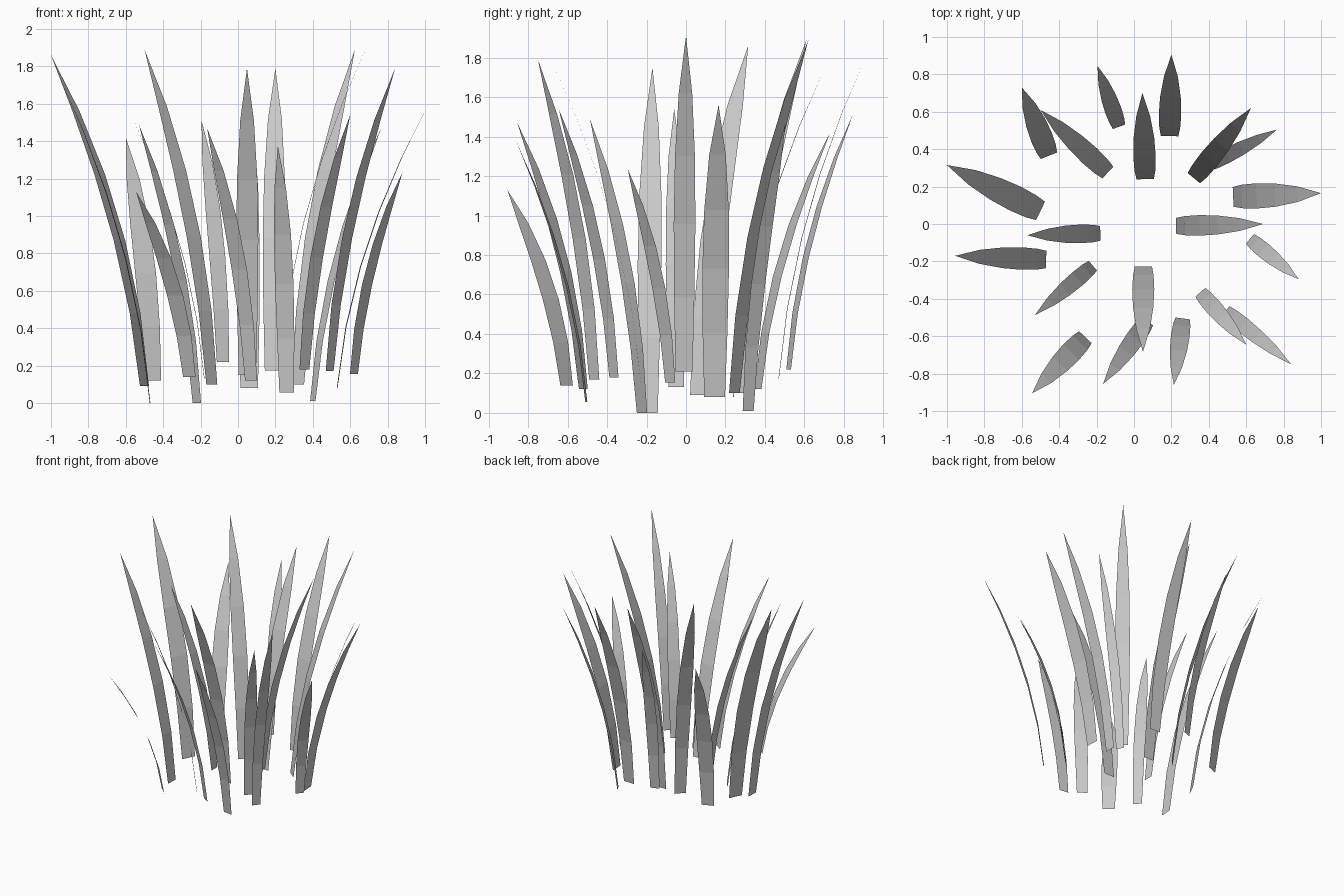
import bpy
from mathutils import Vector

# Each blade: base x, y, z, tip x, y, z, widest width
BLADES = [
    (-0.50, 0.07, 0.09, -1.00, 0.315, 1.86, 0.14),
    (-0.47, -0.19, 0.00, -0.957, -0.17, 1.75, 0.12),
    (-0.18, -0.05, 0.13, -0.57, -0.06, 1.54, 0.10),
    (-0.14, 0.275, 0.10, -0.50, 0.61, 1.89, 0.11),
    (-0.455, 0.365, 0.12, -0.60, 0.73, 1.42, 0.12),
    (-0.08, 0.52, 0.22, -0.195, 0.845, 1.51, 0.09),
    (0.06, 0.24, 0.08, 0.045, 0.70, 1.74, 0.12),
    (0.19, 0.47, 0.175, 0.20, 0.905, 1.79, 0.12),
    (0.32, 0.245, 0.10, 0.625, 0.62, 1.89, 0.11),
    (0.40, 0.315, 0.01, 0.765, 0.505, 1.47, 0.08),
    (0.53, 0.145, 0.08, 1.00, 0.165, 1.56, 0.135),
    (0.225, -0.01, 0.21, 0.69, 0.0, 1.91, 0.11),
    (0.62, -0.08, 0.155, 0.88, -0.295, 1.235, 0.085),
    (0.355, -0.365, 0.18, 0.60, -0.645, 1.54, 0.09),
    (0.49, -0.465, 0.17, 0.84, -0.75, 1.79, 0.085),
    (0.26, -0.505, 0.055, 0.213, -0.86, 1.375, 0.10),
    (0.05, -0.228, 0.15, 0.048, -0.683, 1.79, 0.118),
    (0.07, -0.52, 0.12, -0.165, -0.855, 1.47, 0.10),
    (-0.26, -0.605, 0.14, -0.545, -0.905, 1.13, 0.118),
    (-0.22, -0.223, 0.00, -0.53, -0.487, 1.49, 0.088),
]

# Shared leaf profile: (height fraction, width fraction)
PROFILE = [(0, 0.78), (0.22, 0.93), (0.44, 1.0), (0.64, 0.92), (0.83, 0.62)]
BEND = 0.3  # share of the lean that is straight; the rest curves outward


def make_blade(name, bx, by, bz, tx, ty, tz, width):
    base, tip = Vector((bx, by, bz)), Vector((tx, ty, tz))
    lean = Vector((tx - bx, ty - by, 0))
    side = Vector((-lean.y, lean.x, 0)).normalized() * width / 2
    verts = []
    for h, w in PROFILE:
        mid = base + lean * (BEND * h + (1 - BEND) * h * h)
        mid.z = bz + (tz - bz) * h
        verts += [mid - side * w, mid + side * w]
    verts.append(tip)
    n = len(PROFILE)
    faces = [(2 * i, 2 * i + 1, 2 * i + 3, 2 * i + 2) for i in range(n - 1)]
    faces.append((2 * n - 2, 2 * n - 1, 2 * n))
    mesh = bpy.data.meshes.new(name)
    mesh.from_pydata(verts, [], faces)
    obj = bpy.data.objects.new(name, mesh)
    bpy.context.collection.objects.link(obj)


# Ring of outward leaning grass blades
for i, b in enumerate(BLADES, 1):
    make_blade(f"grass_blade_{i:02d}", *b)
